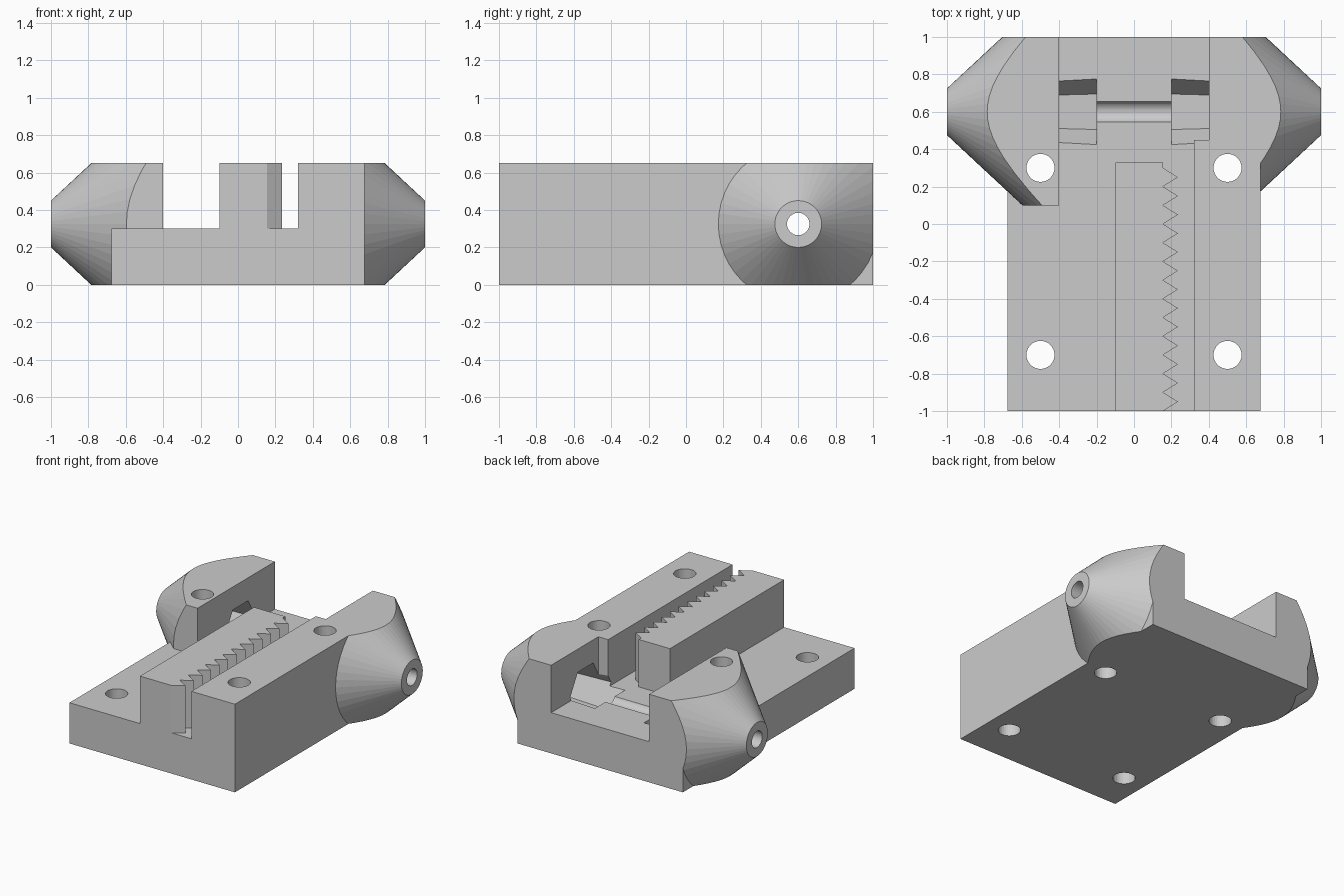
import bpy, bmesh, math
from mathutils import Matrix, Vector

cube = bpy.data.objects.get("Cube")
if cube:
    bpy.data.objects.remove(cube, do_unlink=True)

grey = bpy.data.materials.new("light_grey")
grey.use_nodes = True
grey.diffuse_color = (0.6, 0.6, 0.6, 1)
grey.node_tree.nodes["Principled BSDF"].inputs["Base Color"].default_value = (0.6, 0.6, 0.6, 1)

HEIGHT, FLOOR = 0.65, 0.3
AXIS_Y, AXIS_Z = 0.6, HEIGHT / 2


def finish(name, bm):
    bmesh.ops.recalc_face_normals(bm, faces=bm.faces[:])
    mesh = bpy.data.meshes.new(name)
    bm.to_mesh(mesh)
    bm.free()
    mesh.materials.append(grey)
    ob = bpy.data.objects.new(name, mesh)
    bpy.context.collection.objects.link(ob)
    return ob


def prism(name, outline, z0, z1):
    """Plan outline extruded upwards."""
    bm = bmesh.new()
    face = bm.faces.new([bm.verts.new((x, y, z0)) for x, y in outline])
    top = bmesh.ops.extrude_face_region(bm, geom=[face])["geom"]
    bmesh.ops.translate(bm, vec=(0, 0, z1 - z0),
                        verts=[v for v in top if isinstance(v, bmesh.types.BMVert)])
    return finish(name, bm)


def cone(name, r1, r2, depth, sides, matrix, clips=()):
    """Tapered cylinder; each clip is a plane (point, outward normal)."""
    bm = bmesh.new()
    bmesh.ops.create_cone(bm, cap_ends=True, segments=sides, radius1=r1, radius2=r2,
                          depth=depth, matrix=matrix)
    for co, no in clips:
        bmesh.ops.bisect_plane(bm, geom=bm.verts[:] + bm.edges[:] + bm.faces[:],
                               plane_co=co, plane_no=no, clear_outer=True)
        bmesh.ops.holes_fill(bm, edges=[e for e in bm.edges if e.is_boundary])
    return finish(name, bm)


def along_x(x, side):
    return (Matrix.Translation((x, AXIS_Y, AXIS_Z))
            @ Matrix.Rotation(side * math.pi / 2, 4, 'Y'))


def combine(target, tool, operation):
    mod = target.modifiers.new(operation.lower(), 'BOOLEAN')
    mod.operation, mod.solver, mod.object = operation, 'EXACT', tool
    bpy.context.view_layer.update()
    graph = bpy.context.evaluated_depsgraph_get()
    mesh = bpy.data.meshes.new_from_object(target.evaluated_get(graph))
    target.modifiers.clear()
    target.data = mesh
    bpy.data.objects.remove(tool, do_unlink=True)


# Base plate
body = prism("clamp_body", [(-0.675, -1), (0.675, -1), (0.675, 1), (-0.675, 1)], 0, FLOOR)

# Long side wall, stepped at the nut channel
parts = [prism("side_wall", [(0.32, -1), (0.675, -1), (0.675, AXIS_Y), (0.4, AXIS_Y),
                             (0.4, 0.45), (0.32, 0.45)], 0, HEIGHT)]

# Toothed rack
outline = [(0.155, 0.33), (-0.1, 0.33), (-0.1, -1)]
for i in range(13):
    y = -1 + i * 0.1
    outline += [(0.155, y), (0.235, y + 0.05)]
outline.append((0.155, 0.3))
parts.append(prism("toothed_rack", outline, 0.1, HEIGHT))

# Conical bosses, trimmed to the block
for side in (-1, 1):
    clips = [(Vector((0, 0, 0)), Vector((0, 0, -1))),
             (Vector((0, 0, HEIGHT)), Vector((0, 0, 1))),
             (Vector((0, 1, 0)), Vector((0, 1, 0)))]
    if side < 0:
        clips.append((Vector((0, 0.1, 0)), Vector((0, -1, 0))))
    parts.append(cone("conical_boss", 0.683, 0.125, 0.6, 48, along_x(side * 0.7, side), clips))

for part in parts:
    combine(body, part, 'UNION')

# Screw holes
cutters = [cone("screw_hole", 0.075, 0.075, 2, 32, Matrix.Translation((x, y, 0)))
           for x in (-0.5, 0.5) for y in (-0.7, 0.3)]

# Cross bore and tapered hexagonal nut pockets
cutters.append(cone("cross_bore", 0.06, 0.06, 2.4, 32, along_x(0, 1)))
for side in (-1, 1):
    cutters.append(cone("nut_pocket", 0.19, 0.168, 0.4, 6, along_x(side * 0.4, side)))

for cutter in cutters:
    combine(body, cutter, 'DIFFERENCE')
